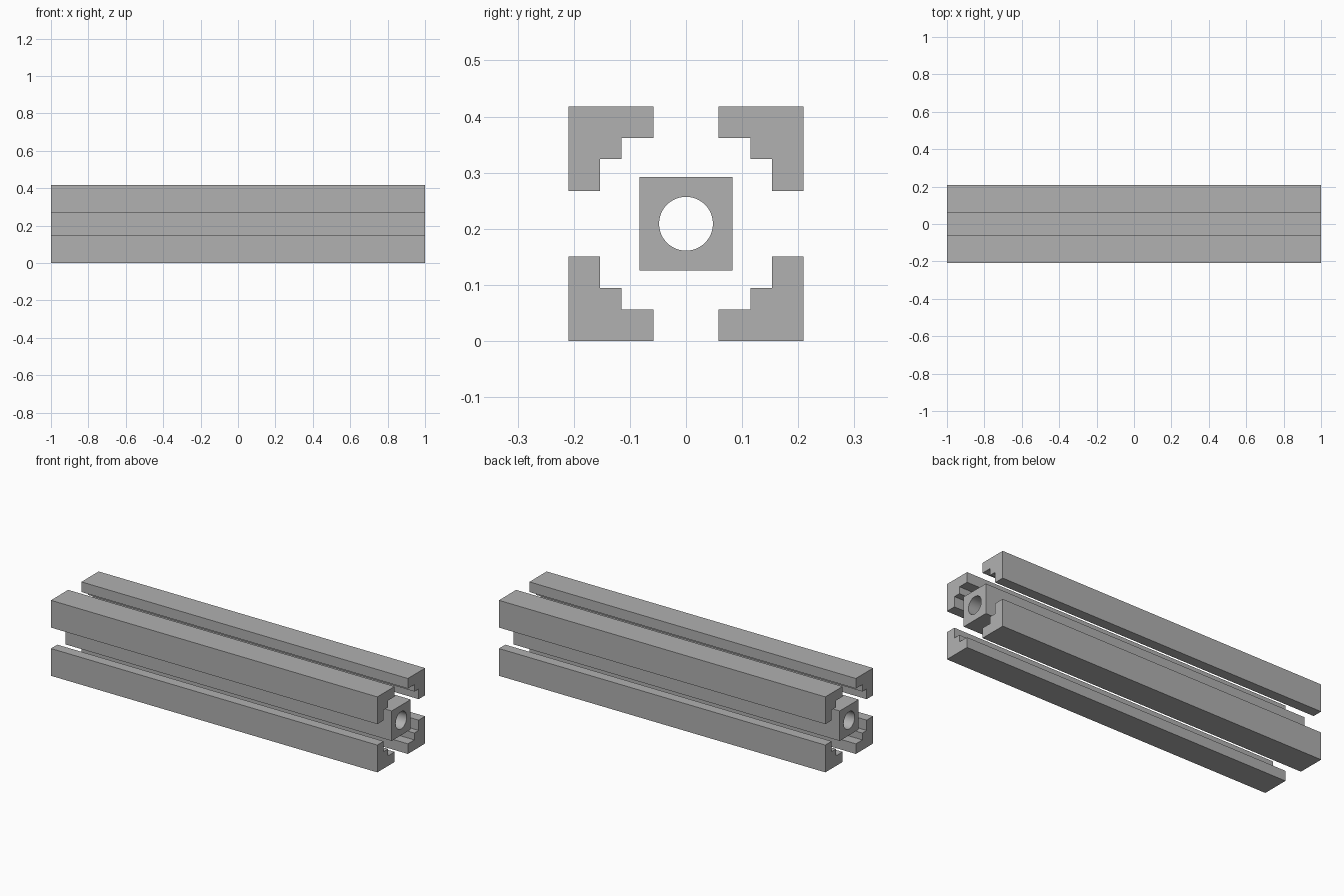
import bpy, bmesh, math

cube = bpy.data.objects.get("Cube")
if cube:
    bpy.data.objects.remove(cube, do_unlink=True)

HALF_LENGTH = 1.0
HALF = 0.209        # half the outer width
SLOT = 0.058        # half the slot opening
LIP = 0.153         # inner side of the outer walls
STEP = 0.115        # inner side of the corner web
CORE = 0.083        # half the core width
BORE = 0.048        # bore radius

metal = bpy.data.materials.new("aluminium grey")
metal.use_nodes = True
grey = (0.44, 0.44, 0.44, 1)
metal.diffuse_color = grey
metal.node_tree.nodes["Principled BSDF"].inputs["Base Color"].default_value = grey


def extrude_bar(name, loops):
    """Fill (y, z) loops, the later ones as holes, and extrude along x."""
    bm = bmesh.new()
    edges = []
    for loop in loops:
        verts = [bm.verts.new((-HALF_LENGTH, y, z)) for y, z in loop]
        edges += [bm.edges.new((a, b)) for a, b in zip(verts, verts[1:] + verts[:1])]
    bmesh.ops.triangle_fill(bm, edges=edges, use_beauty=True)
    result = bmesh.ops.extrude_face_region(bm, geom=bm.faces[:], use_keep_orig=True)
    moved = [v for v in result["geom"] if isinstance(v, bmesh.types.BMVert)]
    bmesh.ops.translate(bm, verts=moved, vec=(2 * HALF_LENGTH, 0, 0))
    bmesh.ops.recalc_face_normals(bm, faces=bm.faces[:])
    mesh = bpy.data.meshes.new(name)
    bm.to_mesh(mesh)
    bm.free()
    mesh.materials.append(metal)
    obj = bpy.data.objects.new(name, mesh)
    obj.location.z = HALF
    bpy.context.collection.objects.link(obj)
    return obj


# Four stepped corner rails
corner = [(HALF, HALF), (HALF, SLOT), (LIP, SLOT), (LIP, STEP),
          (STEP, STEP), (STEP, LIP), (SLOT, LIP), (SLOT, HALF)]
for side, sy in (("front", -1), ("back", 1)):
    for level, sz in (("lower", -1), ("upper", 1)):
        extrude_bar(f"{level}_{side}_rail", [[(y * sy, z * sz) for y, z in corner]])

# Square core with a round bore
square = [(-CORE, -CORE), (CORE, -CORE), (CORE, CORE), (-CORE, CORE)]
angles = [math.tau * i / 48 for i in range(48)]
circle = [(BORE * math.cos(a), BORE * math.sin(a)) for a in angles]
core = extrude_bar("bored_core", [square, circle])

bpy.ops.object.select_all(action="DESELECT")
core.select_set(True)
bpy.context.view_layer.objects.active = core
bpy.ops.object.shade_smooth_by_angle(angle=math.radians(30))
